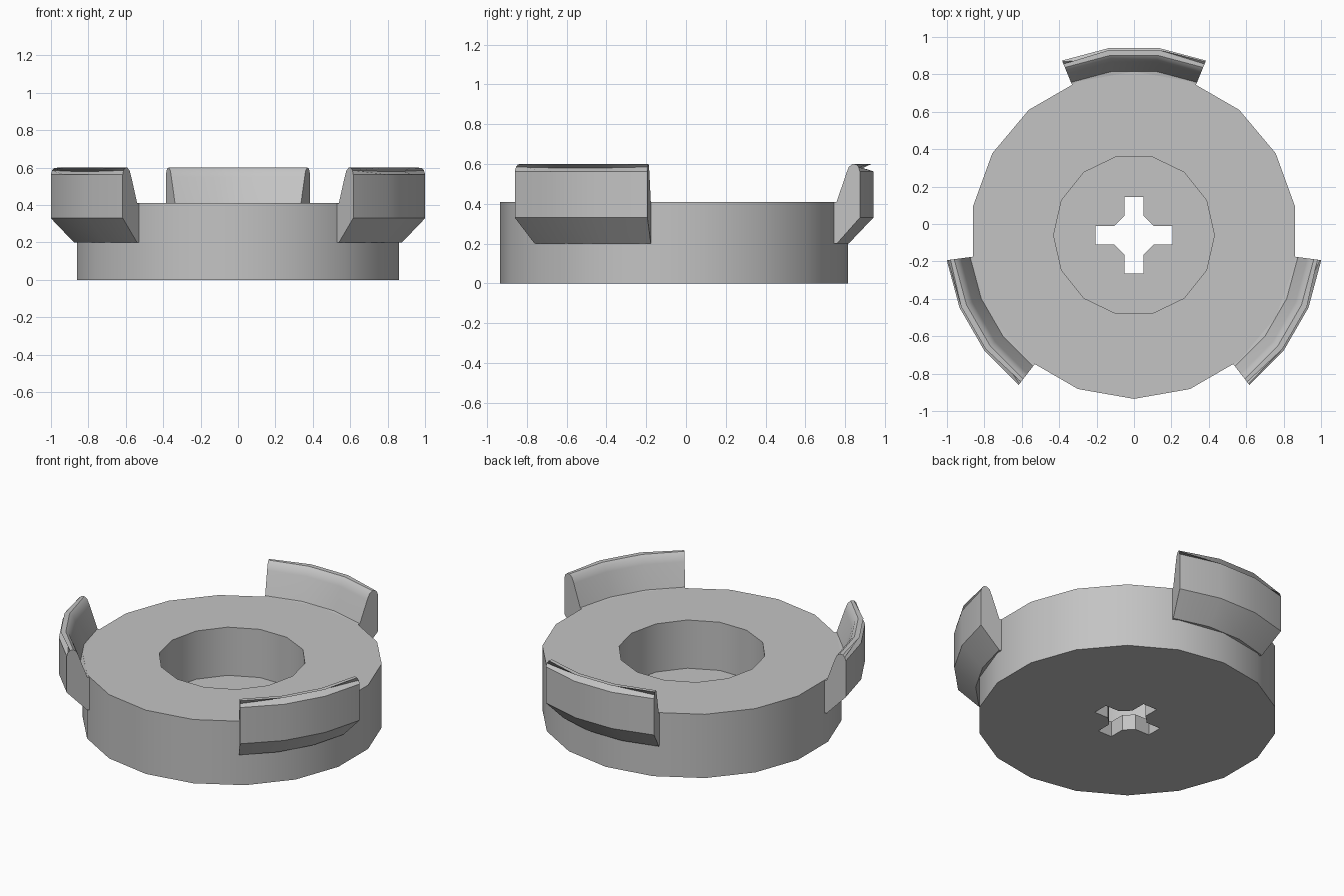
import bpy, bmesh
from math import sin, cos, pi, radians

if "Cube" in bpy.data.objects:
    bpy.data.objects.remove(bpy.data.objects["Cube"], do_unlink=True)

CY = -0.06  # y of the disc axis

GREY = (0.55, 0.55, 0.55, 1)
grey = bpy.data.materials.new("light grey")
grey.use_nodes = True
grey.diffuse_color = GREY
grey.node_tree.nodes["Principled BSDF"].inputs["Base Color"].default_value = GREY


def make_object(name, bm):
    bmesh.ops.recalc_face_normals(bm, faces=bm.faces)
    mesh = bpy.data.meshes.new(name)
    bm.to_mesh(mesh)
    bm.free()
    mesh.materials.append(grey)
    obj = bpy.data.objects.new(name, mesh)
    obj.location.y = CY
    bpy.context.collection.objects.link(obj)
    return obj


def prism(name, points, z0, z1):
    bm = bmesh.new()
    base = bm.faces.new([bm.verts.new((x, y, z0)) for x, y in points])
    top = bmesh.ops.extrude_face_region(bm, geom=[base])["geom"]
    bmesh.ops.translate(bm, vec=(0, 0, z1 - z0),
                        verts=[v for v in top if isinstance(v, bmesh.types.BMVert)])
    return make_object(name, bm)


def ring(radius, sides, start):
    return [(radius * cos(start + 2 * pi * i / sides),
             radius * sin(start + 2 * pi * i / sides)) for i in range(sides)]


def smooth(obj):
    obj.data.shade_smooth()
    obj.data.set_sharp_from_angle(angle=radians(32))


# Disc with a round recess and a cross-shaped axle hole
disc = prism("disc", ring(0.875, 18, -pi / 2), 0, 0.41)
recess = prism("recess_cutter", ring(0.43, 14, 0), 0.1, 0.6)
arm = [(0.205, -0.05), (0.205, 0.05), (0.105, 0.05), (0.05, 0.105)]
cross = []
for k in range(4):
    c, s = round(cos(k * pi / 2)), round(sin(k * pi / 2))
    cross += [(x * c - y * s, x * s + y * c) for x, y in arm]
    # Each arm ends where the next one begins
    x, y = 0.05, 0.105
axle = prism("axle_cutter", cross, -0.1, 0.3)

for cutter in (recess, axle):
    cutter.hide_render = True
    mod = disc.modifiers.new(cutter.name, 'BOOLEAN')
    mod.operation = 'DIFFERENCE'
    mod.solver = 'EXACT'
    mod.object = cutter
bpy.context.view_layer.update()
graph = bpy.context.evaluated_depsgraph_get()
cut_mesh = bpy.data.meshes.new_from_object(disc.evaluated_get(graph))
disc.modifiers.clear()
disc.data = cut_mesh
for cutter in (recess, axle):
    bpy.data.objects.remove(cutter, do_unlink=True)
smooth(disc)

# Claw section (radius, height); the middle has a shallow groove under the lip
inner = [(0.85, 0.2), (0.85, 0.405), (0.884, 0.41), (0.935, 0.55),
         (0.95, 0.585), (0.97, 0.6)]
lip_mid = [(1.0, 0.6), (0.957, 0.58)]
lip_end = [(0.99, 0.598), (1.003, 0.585)]
outer = [(1.01, 0.563), (1.01, 0.33), (0.885, 0.2)]


def claw(name, heading):
    bm = bmesh.new()
    columns = []
    for i, offset in enumerate((-22.4, -7.47, 7.47, 22.4)):
        a = radians(heading + offset)
        section = inner + (lip_end if i in (0, 3) else lip_mid) + outer
        columns.append([bm.verts.new((r * cos(a), r * sin(a), z)) for r, z in section])
    n = len(columns[0])
    for left, right in zip(columns, columns[1:]):
        for j in range(n):
            k = (j + 1) % n
            bm.faces.new((left[j], left[k], right[k], right[j]))
    bm.faces.new(columns[0])
    bm.faces.new(columns[-1])
    smooth(make_object(name, bm))


for name, heading in (("back_claw", 90), ("right_claw", 210), ("left_claw", 330)):
    claw(name, heading)
